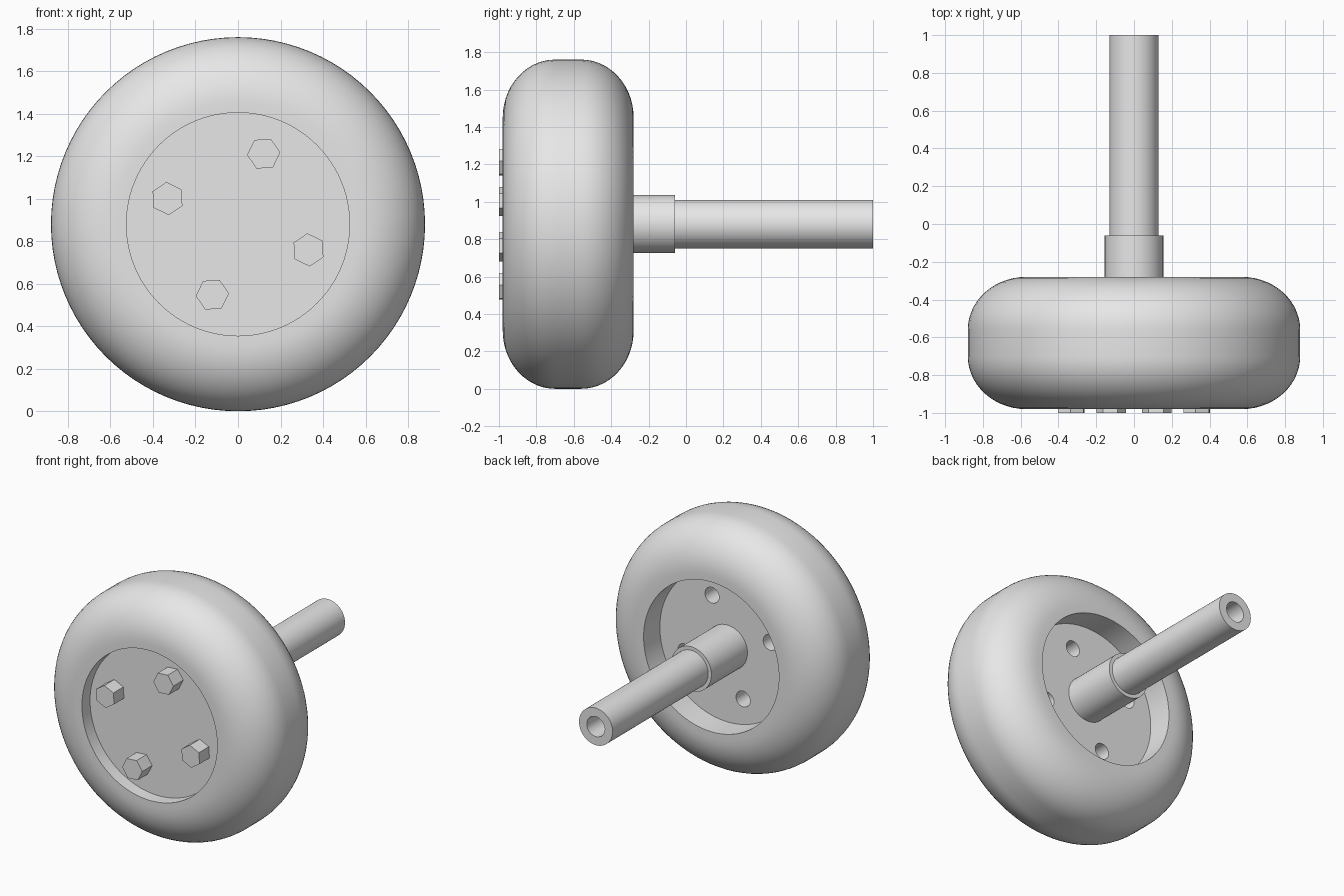
import bpy
import bmesh
import math
from mathutils import Matrix, Vector

cube = bpy.data.objects.get("Cube")
if cube:
    bpy.data.objects.remove(cube, do_unlink=True)

AXLE_Z = 0.88
SEGMENTS = 96

grey = bpy.data.materials.new("plain_grey")
grey.use_nodes = True
grey.diffuse_color = (0.8, 0.8, 0.8, 1)
grey.node_tree.nodes["Principled BSDF"].inputs["Base Color"].default_value = (0.8, 0.8, 0.8, 1)


def finish(name, bm):
    """Turn a bmesh into a named, coloured object on the axle line."""
    bmesh.ops.recalc_face_normals(bm, faces=bm.faces)
    mesh = bpy.data.meshes.new(name)
    bm.to_mesh(mesh)
    bm.free()
    mesh.materials.append(grey)
    obj = bpy.data.objects.new(name, mesh)
    obj.location.z = AXLE_Z
    bpy.context.collection.objects.link(obj)
    return obj


def smooth(obj):
    bpy.ops.object.select_all(action="DESELECT")
    obj.select_set(True)
    bpy.context.view_layer.objects.active = obj
    bpy.ops.object.shade_smooth_by_angle(angle=math.radians(30))


def lathe(name, profile):
    """Spin a closed (radius, y) profile around the y axis."""
    bm = bmesh.new()
    ring = [bm.verts.new((r, y, 0)) for r, y in profile]
    edges = [bm.edges.new((a, b)) for a, b in zip(ring, ring[1:] + ring[:1])]
    bmesh.ops.spin(bm, geom=ring + edges, cent=(0, 0, 0), axis=(0, 1, 0),
                   angle=math.tau, steps=SEGMENTS, use_merge=True)
    bmesh.ops.remove_doubles(bm, verts=bm.verts, dist=0.0001)
    return finish(name, bm)


def rod(name, radius, y0, y1, sides, x=0, z=0, turn=0):
    """Solid prism or cylinder lying along y."""
    bm = bmesh.new()
    place = (Matrix.Translation(Vector((x, (y0 + y1) / 2, z)))
             @ Matrix.Rotation(-turn, 4, "Y") @ Matrix.Rotation(math.pi / 2, 4, "X"))
    bmesh.ops.create_cone(bm, cap_ends=True, segments=sides, radius1=radius,
                          radius2=radius, depth=y1 - y0, matrix=place)
    return finish(name, bm)


# Tyre: rounded shoulders around a wide central opening
FRONT, BACK, RIM = -0.98, -0.28, 0.525
tyre_profile = [(RIM, FRONT)]
for side, y_centre in ((-1, -0.70), (1, -0.56)):
    arc = [(0.57 + 0.31 * math.sin(t), y_centre + side * 0.28 * math.cos(t))
           for t in (i * math.pi / 28 for i in range(15))]
    tyre_profile += arc if side < 0 else arc[::-1]
tyre_profile.append((RIM, BACK))
smooth(lathe("tyre", tyre_profile))

# Hub disc with four bolt holes
DISC_FRONT, DISC_BACK = -0.89, -0.46
hub = rod("hub_disc", RIM, DISC_FRONT, DISC_BACK, SEGMENTS)
for i in range(4):
    angle = math.radians(70 + 90 * i)
    x, z = 0.353 * math.cos(angle), 0.353 * math.sin(angle)
    cutter = rod("hole_cutter", 0.055, DISC_FRONT - 0.1, DISC_BACK + 0.1, 32, x, z)
    cutter.hide_render = True
    cut = hub.modifiers.new("bolt_hole", "BOOLEAN")
    cut.operation, cut.solver, cut.object = "DIFFERENCE", "EXACT", cutter
    bpy.context.view_layer.objects.active = hub
    bpy.ops.object.modifier_apply(modifier=cut.name)
    bpy.data.objects.remove(cutter, do_unlink=True)
    # Hexagonal bolt head on the front of the hole
    rod(f"bolt_head_{i + 1}", 0.078, -1.0, DISC_FRONT, 6, x, z,
        math.radians(34 + 90 * i))
smooth(hub)

# Collar and hollow axle shaft
smooth(lathe("axle_collar", [(0.12, DISC_BACK), (0.155, DISC_BACK), (0.155, -0.06), (0.12, -0.06)]))
smooth(lathe("axle_shaft", [(0.07, DISC_BACK), (0.13, DISC_BACK), (0.13, 1.0), (0.07, 1.0)]))
